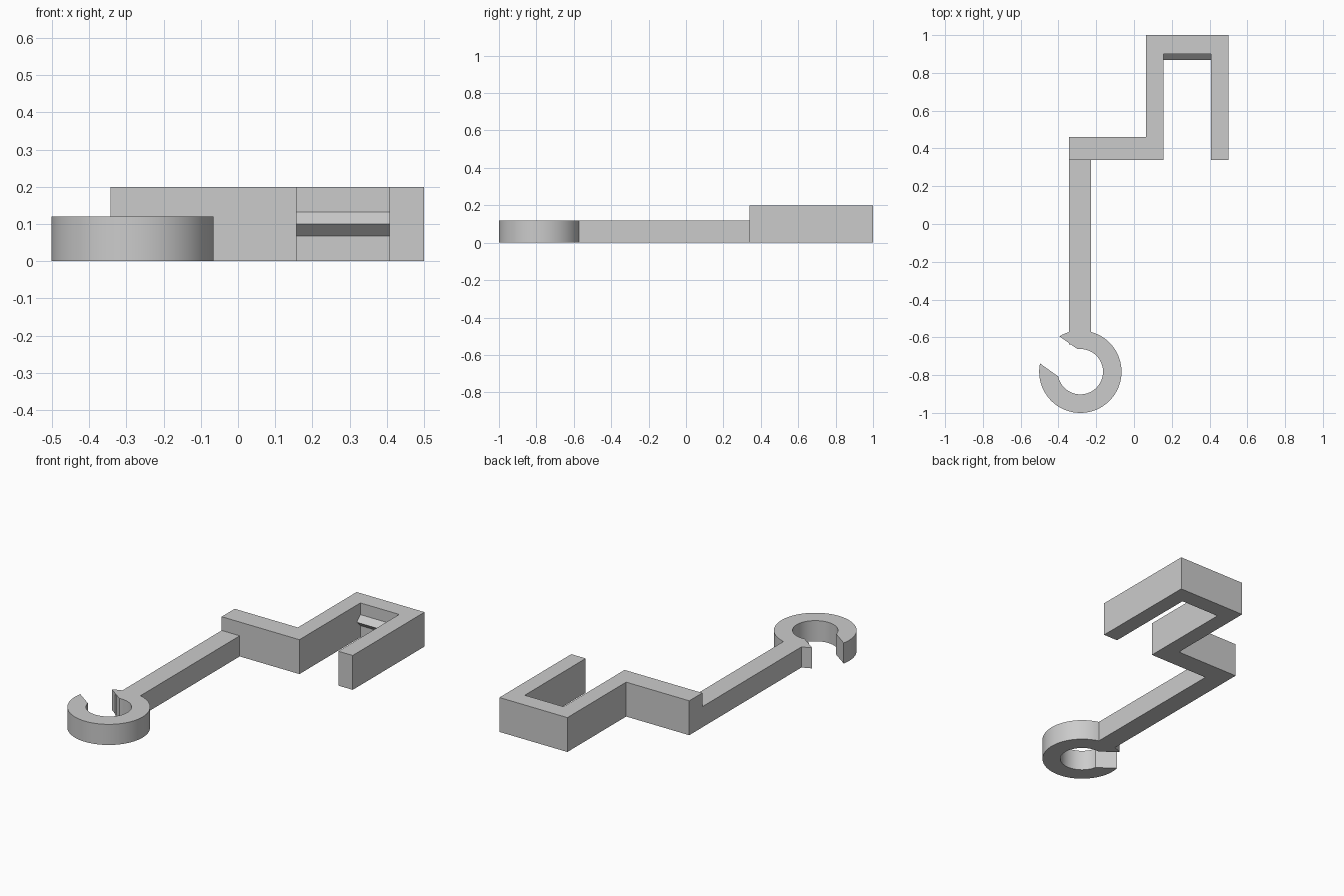
import bpy
import bmesh
from math import sin, cos, asin, pi, radians

old = bpy.data.objects.get("Cube")
if old:
    bpy.data.objects.remove(old, do_unlink=True)

grey = bpy.data.materials.new("plain grey")
grey.use_nodes = True
colour = (0.6, 0.6, 0.6, 1)
grey.diffuse_color = colour
grey.node_tree.nodes["Principled BSDF"].inputs["Base Color"].default_value = colour


def extrude(name, outline, offset):
    """Solid made by pushing a closed 3D outline along an offset."""
    bm = bmesh.new()
    face = bm.faces.new([bm.verts.new(p) for p in outline])
    new = bmesh.ops.extrude_face_region(bm, geom=[face], use_keep_orig=True)["geom"]
    verts = [g for g in new if isinstance(g, bmesh.types.BMVert)]
    bmesh.ops.translate(bm, verts=verts, vec=offset)
    bmesh.ops.recalc_face_normals(bm, faces=bm.faces)
    mesh = bpy.data.meshes.new(name)
    bm.to_mesh(mesh)
    bm.free()
    mesh.materials.append(grey)
    obj = bpy.data.objects.new(name, mesh)
    bpy.context.collection.objects.link(obj)
    return obj


def flat(points):
    return [(x, y, 0) for x, y in points]


# Stepped clip bracket
bracket = [(-0.343, 0.34), (0.157, 0.34), (0.157, 0.90), (0.407, 0.90),
           (0.407, 0.34), (0.5, 0.34), (0.5, 1), (0.063, 1),
           (0.063, 0.46), (-0.343, 0.46)]
extrude("clip_bracket", flat(bracket), (0, 0, 0.2))

# Triangular ridge inside the clip
ridge = [(0.157, 0.90, 0.068), (0.157, 0.867, 0.10), (0.157, 0.90, 0.132)]
extrude("clip_ridge", ridge, (0.25, 0, 0))

# Open ring with a parallel-sided slot
CX, CY, R_OUT, R_IN, HALF_SLOT = -0.284, -0.782, 0.218, 0.12, 0.0885
SLOT_DIR = radians(144.5)


def arc(radius, steps):
    gap = asin(HALF_SLOT / radius)
    start, sweep = SLOT_DIR + gap, 2 * (pi - gap)
    angles = [start + sweep * i / steps for i in range(steps + 1)]
    return [(CX + radius * cos(a), CY + radius * sin(a)) for a in angles]


ring_outline = arc(R_OUT, 72) + arc(R_IN, 60)[::-1]
ring = extrude("open_ring", flat(ring_outline), (0, 0, 0.12))

# Straight arm, fused with the ring
arm_outline = [(-0.343, -0.638), (-0.227, -0.638), (-0.227, 0.34), (-0.343, 0.34)]
arm = extrude("arm_with_ring", flat(arm_outline), (0, 0, 0.12))
union = arm.modifiers.new("join_ring", "BOOLEAN")
union.operation = "UNION"
union.solver = "EXACT"
union.object = ring
bpy.ops.object.select_all(action="DESELECT")
arm.select_set(True)
bpy.context.view_layer.objects.active = arm
bpy.ops.object.modifier_apply(modifier=union.name)
bpy.data.objects.remove(ring, do_unlink=True)
bpy.ops.object.shade_smooth_by_angle(angle=radians(25))
